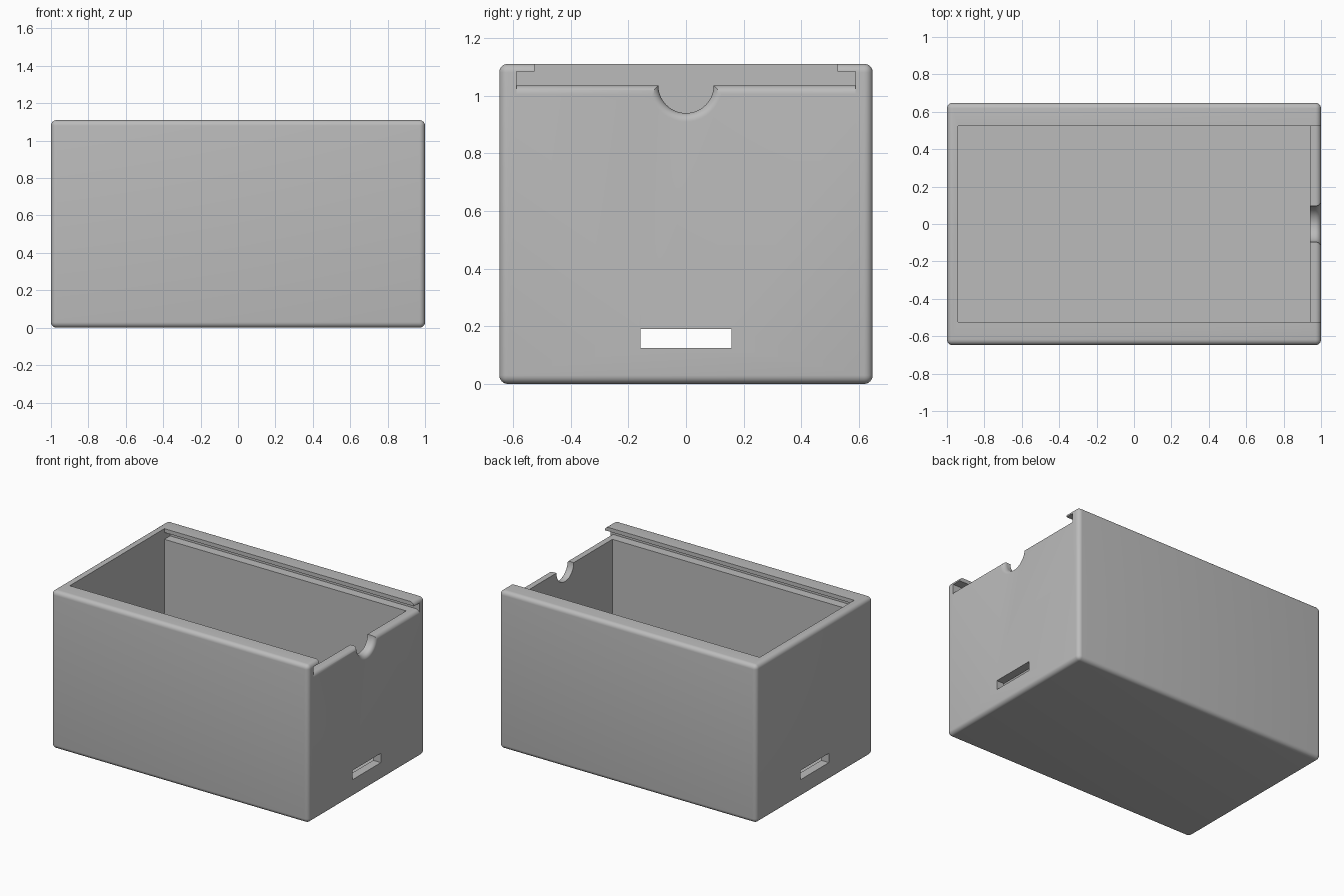
import bpy, bmesh
from math import sin, cos, pi, sqrt, acos, radians

if "Cube" in bpy.data.objects:
    bpy.data.objects.remove(bpy.data.objects["Cube"], do_unlink=True)

LENGTH, WIDTH, HEIGHT = 2.0, 1.295, 1.11
WALL_X, INNER_Y, FLOOR = 0.94, 0.525, 0.06
RAIL_Y, RAIL_Z, LIP_Z = 0.588, 1.035, 1.083
FILLET, NOTCH = 0.03, 0.096

grey = bpy.data.materials.new("matte grey")
grey.use_nodes = True
colour = (0.5, 0.5, 0.5, 1)
grey.diffuse_color = colour
grey.node_tree.nodes["Principled BSDF"].inputs["Base Color"].default_value = colour


def finish(name, bm):
    bmesh.ops.recalc_face_normals(bm, faces=bm.faces)
    mesh = bpy.data.meshes.new(name)
    bm.to_mesh(mesh)
    bm.free()
    mesh.materials.append(grey)
    obj = bpy.data.objects.new(name, mesh)
    bpy.context.collection.objects.link(obj)
    return obj


def box(name, x0, x1, half_y, z0, z1):
    bm = bmesh.new()
    bmesh.ops.create_cube(bm, size=1)
    for v in bm.verts:
        v.co.x = x1 if v.co.x > 0 else x0
        v.co.y = half_y if v.co.y > 0 else -half_y
        v.co.z = z1 if v.co.z > 0 else z0
    return finish(name, bm)


def apply(obj, mod):
    bpy.context.view_layer.objects.active = obj
    bpy.ops.object.modifier_apply(modifier=mod.name)


def cut(obj, cutter):
    mod = obj.modifiers.new("cut", "BOOLEAN")
    mod.operation, mod.solver, mod.object = "DIFFERENCE", "EXACT", cutter
    apply(obj, mod)
    bpy.data.objects.remove(cutter, do_unlink=True)


def lid_profile(grow, steps=32):
    """Lid channel section with a thumb notch, widened by grow."""
    radius = NOTCH + grow
    start = acos(sqrt(radius ** 2 - grow ** 2) / radius)
    arc = [start + (pi - 2 * start) * i / steps for i in range(steps + 1)]
    points = [(-RAIL_Y, LIP_Z), (-RAIL_Y, RAIL_Z - grow)]
    points += [(-radius * cos(a), RAIL_Z - radius * sin(a)) for a in arc]
    return points + [(RAIL_Y, RAIL_Z - grow), (RAIL_Y, LIP_Z)]


def lid_channel():
    """Channel lofted along x, flaring in a quarter round at the open end."""
    sections = [(-WALL_X + 0.0005, 0)]
    for i in range(9):
        a = pi / 2 * i / 8
        sections.append((LENGTH / 2 - FILLET * (1 - sin(a)), FILLET * (1 - cos(a))))
    sections.append((LENGTH / 2 + 0.1, FILLET))
    bm = bmesh.new()
    rings = [[bm.verts.new((x, y, z)) for y, z in lid_profile(g)] for x, g in sections]
    for a, b in zip(rings, rings[1:]):
        for i in range(len(a)):
            j = (i + 1) % len(a)
            bm.faces.new((a[i], a[j], b[j], b[i]))
    bm.faces.new(rings[0])
    bm.faces.new(rings[-1])
    return finish("lid_channel_cutter", bm)


# Rounded outer block
body = box("box_body", -LENGTH / 2, LENGTH / 2, WIDTH / 2, 0, HEIGHT)
bevel = body.modifiers.new("fillet", "BEVEL")
bevel.width, bevel.segments = FILLET, 6
apply(body, bevel)

# Sliding lid rails, open end and thumb notch
cut(body, lid_channel())
# Inner cavity, then the gap between the lips at the open end
cut(body, box("cavity_cutter", -WALL_X, WALL_X, INNER_Y, FLOOR, HEIGHT + 0.1))
cut(body, box("lip_gap_cutter", 0.5, LENGTH / 2 + 0.1, INNER_Y, RAIL_Z + 0.02, HEIGHT + 0.1))
# Cable slots through both end walls
cut(body, box("slot_cutter", -LENGTH / 2 - 0.1, LENGTH / 2 + 0.1, 0.158, 0.125, 0.19))

bpy.ops.object.select_all(action="DESELECT")
body.select_set(True)
bpy.context.view_layer.objects.active = body
bpy.ops.object.shade_smooth_by_angle(angle=radians(30))
